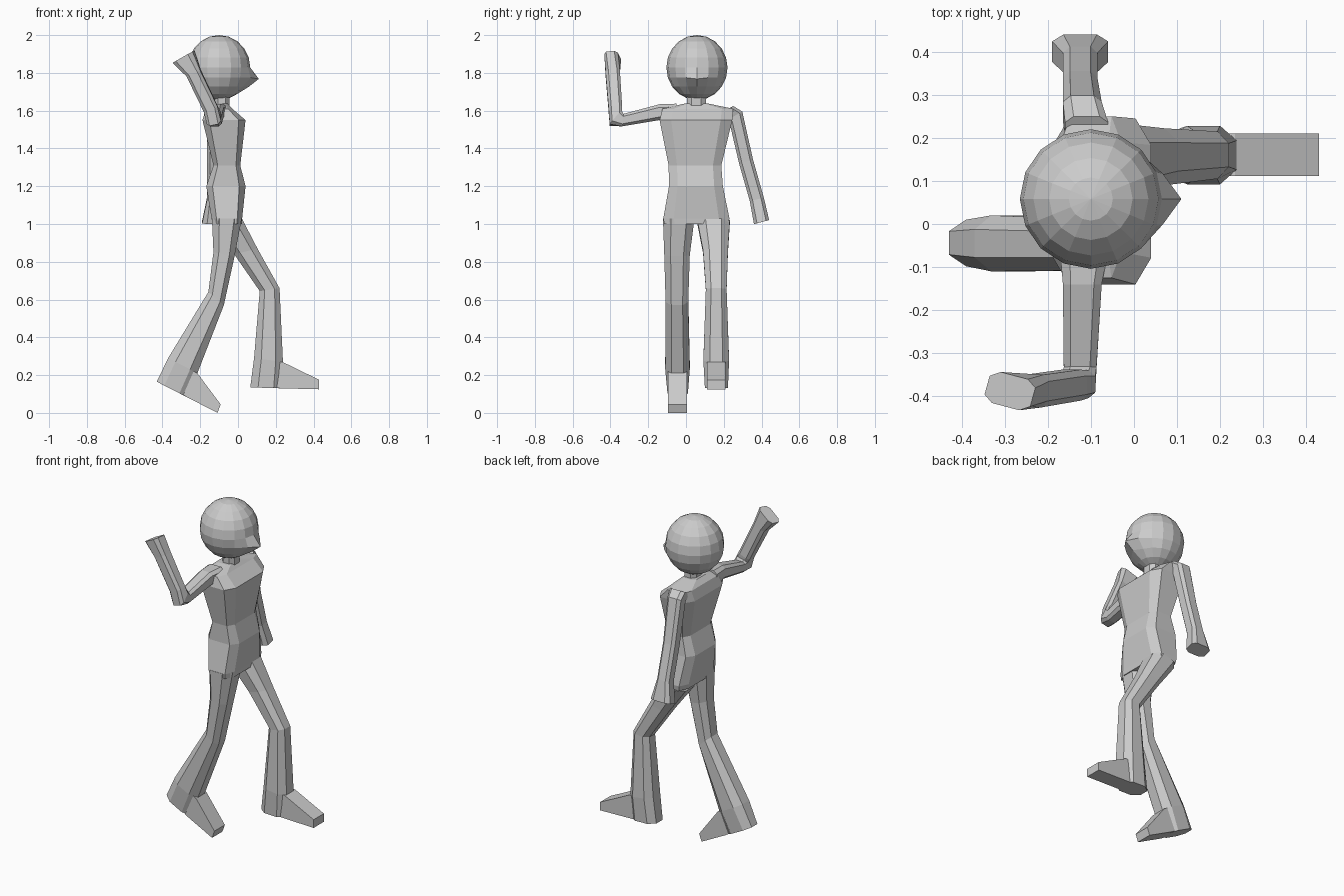
import bpy, bmesh, math
from mathutils import Vector as V


def finish(name, bm):
    bmesh.ops.recalc_face_normals(bm, faces=bm.faces)
    me = bpy.data.meshes.new(name)
    bm.to_mesh(me)
    bm.free()
    ob = bpy.data.objects.new(name, me)
    bpy.context.collection.objects.link(ob)
    return ob


def outline(c):
    # chamfered square, or plain square when c is 1
    if c >= 1:
        return [(1, -1), (1, 1), (-1, 1), (-1, -1)]
    return [(1, -c), (1, c), (c, 1), (-c, 1), (-1, c), (-1, -c), (-c, -1), (c, -1)]


def loft(name, sections, c=0.5):
    # each section is centre, half-width vector u, half-width vector v
    bm = bmesh.new()
    rings = []
    for cen, u, v in sections:
        rings.append([bm.verts.new(V(cen) + V(u) * a + V(v) * b) for a, b in outline(c)])
    for r, s in zip(rings, rings[1:]):
        n = len(r)
        for i in range(n):
            bm.faces.new((r[i], r[(i + 1) % n], s[(i + 1) % n], s[i]))
    bm.faces.new(rings[0])
    bm.faces.new(rings[-1])
    return finish(name, bm)


def span(xb, zb, xf, zf, y0, y1):
    # section from a back point to a front point, over a y range
    return (((xb + xf) / 2, (y0 + y1) / 2, (zb + zf) / 2),
            ((xf - xb) / 2, 0, (zf - zb) / 2), (0, (y1 - y0) / 2, 0))


def level(z, xb, xf, y0, y1):
    return span(xb, z, xf, z, y0, y1)


# Torso
loft("torso", [
    level(1.00, -0.135, 0.02, -0.115, 0.225),
    level(1.03, -0.14, 0.022, -0.12, 0.23),
    level(1.20, -0.168, 0.04, -0.09, 0.195),
    level(1.31, -0.13, 0.012, -0.092, 0.187),
    level(1.55, -0.188, 0.04, -0.14, 0.245),
    level(1.61, -0.17, -0.03, -0.125, 0.25),
    level(1.637, -0.14, -0.055, -0.01, 0.12)], 0.68)

# Neck
loft("neck", [level(1.60, -0.125, -0.045, 0.005, 0.105),
              level(1.70, -0.125, -0.045, 0.005, 0.105)])

# Head with a pointed face
bm = bmesh.new()
bmesh.ops.create_uvsphere(bm, u_segments=16, v_segments=10, radius=1)
for v in bm.verts:
    lat = round(math.degrees(math.asin(max(-1, min(1, v.co.z)))))
    lon = abs(math.degrees(math.atan2(v.co.y, v.co.x)))
    v.co = V((-0.10 + 0.165 * v.co.x, 0.058 + 0.162 * v.co.y, 1.828 + 0.172 * v.co.z))
    if lat == -18 and lon < 5:
        v.co.x, v.co.z = 0.11, 1.768
    elif lat == -18 and lon < 30:
        v.co.x += 0.022
    elif lat == -36 and lon < 5:
        v.co.x += 0.024
finish("head", bm)

# Legs with flared hems
loft("right_leg", [
    span(-0.138, 1.03, 0.02, 1.03, -0.122, 0.045),
    span(-0.13, 0.85, -0.018, 0.83, -0.115, 0.02),
    span(-0.157, 0.64, -0.075, 0.57, -0.108, 0.012),
    span(-0.37, 0.29, -0.215, 0.21, -0.11, 0.02),
    span(-0.43, 0.165, -0.27, 0.083, -0.098, 0.01)])
loft("left_leg", [
    span(-0.13, 0.99, 0.02, 1.03, 0.06, 0.232),
    span(-0.02, 0.84, 0.103, 0.87, 0.09, 0.222),
    span(0.115, 0.645, 0.22, 0.66, 0.105, 0.215),
    span(0.085, 0.29, 0.238, 0.27, 0.092, 0.228),
    span(0.065, 0.135, 0.23, 0.13, 0.10, 0.222)])

# Feet
loft("right_foot", [span(-0.29, 0.095, -0.235, 0.22, -0.095, 0.005),
                    span(-0.27, 0.083, -0.215, 0.21, -0.095, 0.005),
                    span(-0.108, 0.0, -0.092, 0.045, -0.095, 0.005)], 1)
loft("left_foot", [span(0.18, 0.132, 0.18, 0.27, 0.112, 0.21),
                   span(0.23, 0.13, 0.235, 0.27, 0.112, 0.21),
                   span(0.43, 0.125, 0.43, 0.175, 0.112, 0.21)], 1)

# Raised right arm
loft("right_arm", [
    ((-0.115, -0.05, 1.592), (0.058, 0, 0), (0, 0, 0.045)),
    ((-0.12, -0.14, 1.592), (0.045, 0, 0), (0, 0, 0.042)),
    ((-0.125, -0.335, 1.55), (0.038, 0, 0), (0, 0.004, 0.033)),
    ((-0.128, -0.372, 1.56), (0.038, 0, 0.008), (0, 0.032, 0.036)),
    ((-0.145, -0.374, 1.61), (0.036, 0, 0.015), (0, 0.036, 0.004)),
    ((-0.235, -0.388, 1.80), (0.036, 0, 0.016), (0.003, 0.038, 0.004)),
    ((-0.288, -0.388, 1.885), (0.053, -0.014, 0.03), (0.01, 0.036, 0.004))], 0.6)

# Hanging left arm
loft("left_arm", [
    ((-0.11, 0.215, 1.605), (0.05, 0, 0), (0, 0.035, 0.02)),
    ((-0.12, 0.262, 1.575), (0.045, 0, 0), (0, 0.036, 0.02)),
    ((-0.125, 0.318, 1.33), (0.04, 0, 0), (0, 0.037, 0.01)),
    ((-0.125, 0.375, 1.13), (0.04, 0, 0), (0, 0.037, 0.01)),
    ((-0.125, 0.40, 1.01), (0.065, 0, 0), (0, 0.04, 0.011))], 0.6)
